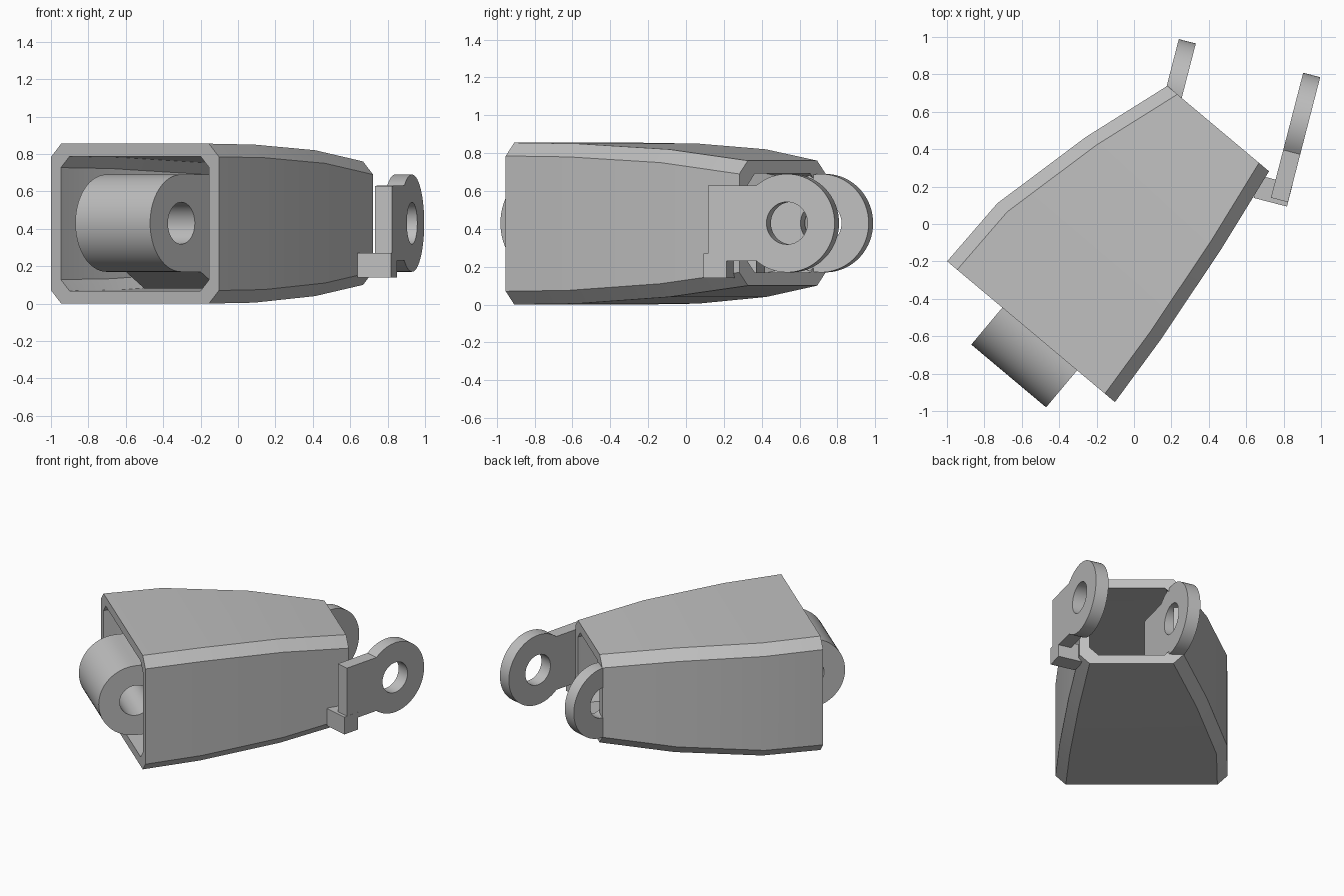
import bpy
import bmesh
from math import radians, sin, cos
from mathutils import Matrix

if "Cube" in bpy.data.objects:
    bpy.data.objects.remove(bpy.data.objects["Cube"], do_unlink=True)

grey = bpy.data.materials.new("plain grey")
grey.use_nodes = True
grey.diffuse_color = (0.52, 0.52, 0.52, 1)
grey.node_tree.nodes["Principled BSDF"].inputs["Base Color"].default_value = grey.diffuse_color


def finish(bm, name, location, turn):
    """Turn a bmesh into a placed, shaded object."""
    bmesh.ops.recalc_face_normals(bm, faces=bm.faces)
    mesh = bpy.data.meshes.new(name)
    bm.to_mesh(mesh)
    bm.free()
    mesh.materials.append(grey)
    mesh.shade_smooth()
    mesh.set_sharp_from_angle(angle=radians(25))
    obj = bpy.data.objects.new(name, mesh)
    bpy.context.collection.objects.link(obj)
    obj.location = location
    obj.rotation_euler.z = radians(turn)
    return obj


def arc(radius, start, end, steps):
    angles = [radians(start + (end - start) * i / steps) for i in range(steps + 1)]
    return [(radius * cos(a), radius * sin(a)) for a in angles]


def pierced_plate(name, outline, x0, x1, hole, location, turn):
    """Extrude a side outline (y, z) with a round hole along x."""
    bm = bmesh.new()
    edges = []
    for loop in (outline, arc(hole, 0, 360, 48)[:-1]):
        verts = [bm.verts.new((x0, y, z)) for y, z in loop]
        edges += [bm.edges.new((v, verts[i - 1])) for i, v in enumerate(verts)]
    bmesh.ops.triangle_fill(bm, use_beauty=True, edges=edges)
    result = bmesh.ops.extrude_face_region(bm, geom=bm.faces[:])
    moved = [g for g in result["geom"] if isinstance(g, bmesh.types.BMVert)]
    bmesh.ops.translate(bm, verts=moved, vec=(x1 - x0, 0, 0))
    return finish(bm, name, location, turn)


def box(name, low, high, location, turn):
    bm = bmesh.new()
    size = [b - a for a, b in zip(low, high)]
    middle = [(a + b) / 2 for a, b in zip(low, high)]
    bmesh.ops.create_cube(bm, size=1, matrix=Matrix.Translation(middle) @ Matrix.Diagonal((*size, 1)))
    return finish(bm, name, location, turn)


BODY_TURN, LUG_TURN = -40, -14.5
AXIS_Z, EYE, BORE = 0.43, 0.26, 0.112

# Hollow tapered shell: sections as (along, left, right, bottom, top)
sections = [(-0.795, -0.637, 0.534, 0.0, 0.855),
            (-0.385, -0.631, 0.507, 0.005, 0.85),
            (0.195, -0.495, 0.444, 0.04, 0.82),
            (0.68, -0.338, 0.372, 0.10, 0.76)]


def octagon(bm, section, inset, cut):
    y, x0, x1, z0, z1 = section
    x0, x1, z0, z1 = x0 + inset, x1 - inset, z0 + inset, z1 - inset
    points = [(x0 + cut, z0), (x1 - cut, z0), (x1, z0 + cut), (x1, z1 - cut),
              (x1 - cut, z1), (x0 + cut, z1), (x0, z1 - cut), (x0, z0 + cut)]
    return [bm.verts.new((x, y, z)) for x, z in points]


bm = bmesh.new()
outer = [octagon(bm, s, 0, 0.07) for s in sections]
inner = [octagon(bm, s, 0.068, 0.06) for s in sections]
rings = outer + inner[::-1]
for r, ring in enumerate(rings):
    before = rings[r - 1]
    for i in range(8):
        bm.faces.new((before[i - 1], before[i], ring[i], ring[i - 1]))
finish(bm, "shell", (0, 0, 0), BODY_TURN)

# Front barrel with its tongue reaching into the shell
tongue = arc(EYE, 270, 90, 32) + [(0.5, EYE), (0.5, -0.35), (0.316, -0.35), (0.16, -EYE)]
turn = radians(BODY_TURN)
barrel_at = (0.793 * sin(turn), -0.793 * cos(turn), AXIS_Z)
pierced_plate("front_barrel", tongue, -0.252, 0.27, BORE, barrel_at, BODY_TURN)

# Pair of rear hinge lugs, each with a small foot on its inner side
lug = arc(EYE, -129.7, 129.7, 48) + [(-0.43, 0.2), (-0.43, -0.2)]
for side, name, x, y in ((1, "right_side", 0.885, 0.545), (-1, "left_side", 0.22, 0.725)):
    place = (x, y, AXIS_Z)
    pierced_plate(name + "_hinge_lug", lug, -0.047, 0.047, BORE, place, LUG_TURN)
    x0, x1 = sorted((-0.136 * side, 0.048 * side))
    box(name + "_hinge_foot", (x0, -0.454, -0.29), (x1, -0.33, -0.16), place, LUG_TURN)
